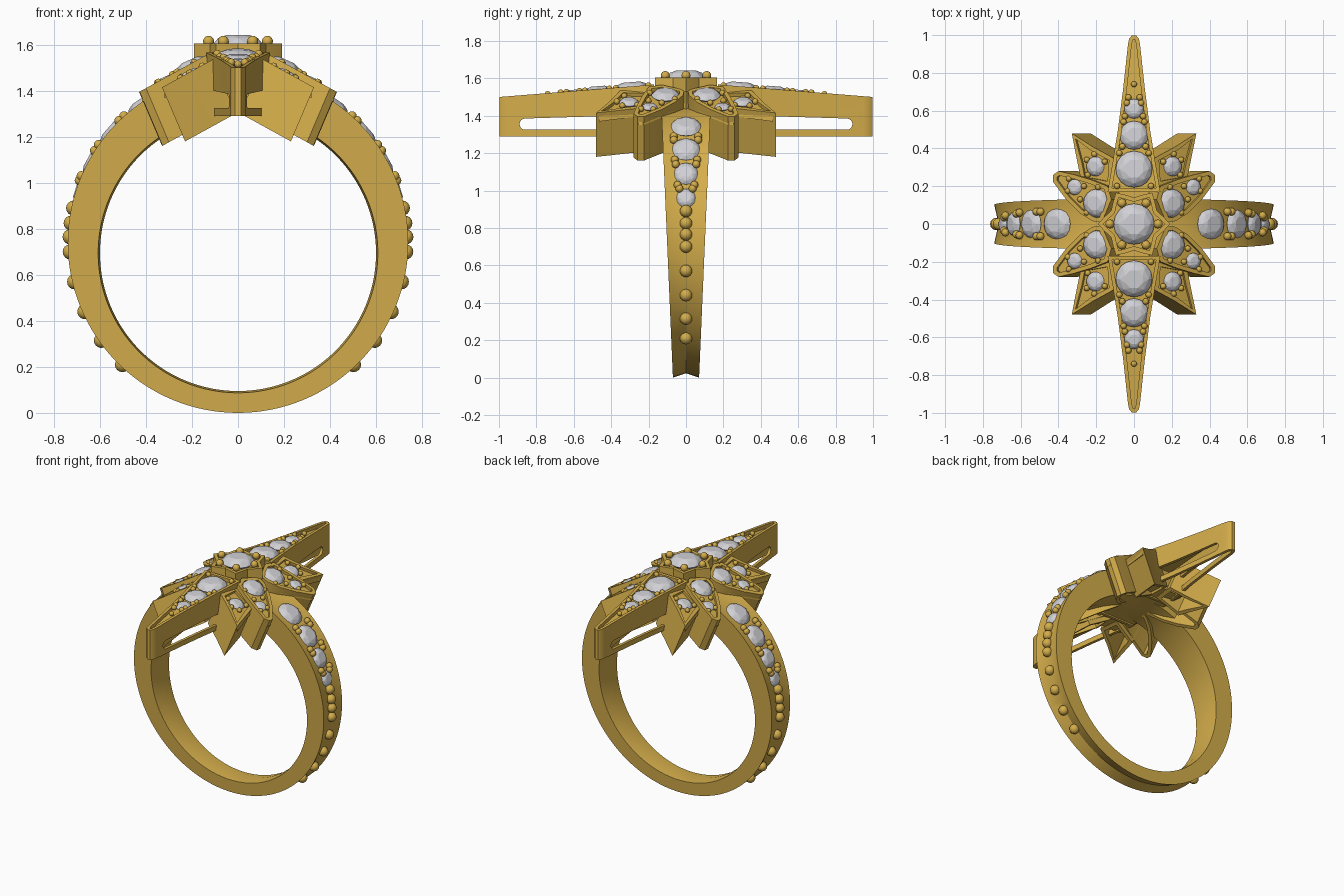
import bpy, bmesh, math
from mathutils import Vector, Matrix

cube = bpy.data.objects.get("Cube")
if cube:
    bpy.data.objects.remove(cube, do_unlink=True)


def material(name, color):
    m = bpy.data.materials.new(name)
    m.use_nodes = True
    m.diffuse_color = color
    m.node_tree.nodes["Principled BSDF"].inputs["Base Color"].default_value = color
    return m


GOLD = material("yellow gold", (0.66, 0.42, 0.07, 1))
STONE = material("pale stone", (0.64, 0.64, 0.67, 1))


def finish(name, bm, mat=GOLD, smooth=True):
    bmesh.ops.recalc_face_normals(bm, faces=bm.faces)
    mesh = bpy.data.meshes.new(name)
    bm.to_mesh(mesh)
    bm.free()
    mesh.materials.append(mat)
    ob = bpy.data.objects.new(name, mesh)
    bpy.context.collection.objects.link(ob)
    if smooth:
        bpy.ops.object.select_all(action='DESELECT')
        bpy.context.view_layer.objects.active = ob
        ob.select_set(True)
        bpy.ops.object.shade_smooth_by_angle(angle=math.radians(30))
    return ob


def inset(pts, t):
    """Offset a closed outline inwards by t."""
    n = len(pts)
    area = sum(pts[i - 1][0] * pts[i][1] - pts[i][0] * pts[i - 1][1] for i in range(n))
    s = 1 if area > 0 else -1
    out = []
    for i in range(n):
        p, a, b = Vector(pts[i]), Vector(pts[i - 1]), Vector(pts[(i + 1) % n])
        d, e = (p - a).normalized(), (b - p).normalized()
        m = Vector((-d.y - e.y, d.x + e.x)) * s / max(0.5, 1 + d.dot(e))
        out.append(tuple(p + m * t))
    return out


def bridge(bm, loops):
    """Skin a list of equal loops that closes on itself."""
    rows = [[bm.verts.new(p) for p in loop] for loop in loops]
    for k, row in enumerate(rows):
        nxt = rows[(k + 1) % len(rows)]
        for i in range(len(row)):
            j = (i + 1) % len(row)
            bm.faces.new((row[i], row[j], nxt[j], nxt[i]))


def wall(name, outline, t, top, bottom):
    """Hollow setting wall following an outline."""
    bm = bmesh.new()
    hi = [[Vector((x, y, top(x, y))) for x, y in o] for o in (outline, inset(outline, t))]
    lo = [[bottom(p) for p in o] for o in hi]
    bridge(bm, [hi[0], hi[1], lo[1], lo[0]])
    return finish(name, bm)


def plate(name, outline, top, depth, thick):
    """Bed inside a setting wall."""
    bm = bmesh.new()
    up = [bm.verts.new((x, y, top(x, y) - depth)) for x, y in outline]
    dn = [bm.verts.new((x, y, top(x, y) - depth - thick)) for x, y in outline]
    bm.faces.new(up)
    bm.faces.new(dn)
    for i in range(len(up)):
        j = (i + 1) % len(up)
        bm.faces.new((up[i], up[j], dn[j], dn[i]))
    return finish(name, bm, smooth=False)


def prism(name, outline, axis, a, b):
    """Solid extrusion of an outline along x or y."""
    bm = bmesh.new()
    put = (lambda u, v, w: (w, u, v)) if axis == "x" else (lambda u, v, w: (u, w, v))
    f = bm.faces.new([bm.verts.new(put(u, v, a)) for u, v in outline])
    ext = bmesh.ops.extrude_face_region(bm, geom=[f])
    move = Vector(put(0, 0, b - a))
    bmesh.ops.translate(bm, vec=move, verts=[g for g in ext["geom"] if isinstance(g, bmesh.types.BMVert)])
    return finish(name, bm, smooth=False)


stones, beads = bmesh.new(), bmesh.new()


def stone(loc, r, normal=(0, 0, 1)):
    """Round brilliant cut: table, crown, girdle and pavilion."""
    m = Matrix.Translation(loc) @ Vector(normal).to_track_quat('Z', 'Y').to_matrix().to_4x4()
    vs = []
    for n, rad, z, off in ((8, 0.52, 0.36, 0.5), (8, 0.8, 0.24, 0), (16, 1, 0, 0), (8, 0.5, -0.4, 0)):
        for i in range(n):
            a = (i + off) * math.tau / n
            vs.append(stones.verts.new(m @ Vector((rad * r * math.cos(a), rad * r * math.sin(a), z * r))))
    bmesh.ops.convex_hull(stones, input=vs)


def bead(loc, r):
    bmesh.ops.create_uvsphere(beads, u_segments=12, v_segments=8, radius=r, matrix=Matrix.Translation(loc))


# Band: tapered, grooved outside, slightly domed inside
bm = bmesh.new()
N = 128
section = [(-1, 0.74, 0.74), (0, 0.717, 0.74), (1, 0.74, 0.74),
           (1, 0.608, 0.695), (0, 0.6, 0.695), (-1, 0.608, 0.695)]
loops = []
for side, r, c in section:
    loop = []
    for i in range(N):
        a = i * math.tau / N
        z = c + r * math.cos(a)
        loop.append((r * math.sin(a), side * (0.07 + 0.043 * z), z))
    loops.append(loop)
bridge(bm, loops)
finish("band", bm)

# Stones and beads running down both shoulders
for sx in (-1, 1):
    def on_band(z, r=0.725):
        dz = z - 0.74
        return Vector((sx * math.sqrt(r * r - dz * dz), 0, z))
    for z, r in ((1.34, 0.085), (1.22, 0.078), (1.09, 0.066), (0.96, 0.052)):
        p = on_band(z)
        stone(p, r, p - Vector((0, 0, 0.74)))
    for z, w in ((1.29, 0.065), (1.27, 0.065), (1.165, 0.06), (1.14, 0.055), (1.03, 0.045), (1.01, 0.035)):
        for sy in (-1, 1):
            bead(on_band(z, 0.74) + Vector((0, sy * w, 0)), 0.021)
    for z in (0.89, 0.825, 0.765, 0.7, 0.57, 0.44, 0.315, 0.21):
        bead(on_band(z, 0.73), 0.033)

# Long points, front and back
def long_top(x, y):
    return 1.5 + 0.08 * (1 - abs(y))


half = [(0.14, 0.17), (0.114, 0.32), (0.085, 0.5), (0.057, 0.72), (0.032, 0.95), (0.026, 0.98), (0.012, 0.998)]
slot = [(0.86 + 0.03 * math.cos(a), 1.355 + 0.03 * math.sin(a))
        for a in [math.pi * (k / 8 - 0.5) for k in range(9)]] + [(0.2, 1.405), (0.2, 1.325)]
for sy, label in ((-1, "front"), (1, "back")):
    outline = [(x, sy * y) for x, y in half] + [(-x, sy * y) for x, y in reversed(half)]
    ob = wall(label + "_long_point", outline, 0.02, long_top, lambda p: Vector((p.x, p.y, 1.29)))
    cutter = prism(label + "_slot_cutter", [(sy * u, v) for u, v in slot], "x", -0.3, 0.3)
    cutter.hide_render = True
    cutter.hide_set(True)
    cutter.display_type = 'WIRE'
    mod = ob.modifiers.new("side slots", 'BOOLEAN')
    mod.operation = 'DIFFERENCE'
    mod.object = cutter
    plate(label + "_long_point_bed", inset(outline, 0.012), long_top, 0.025, 0.04)
    for y, r in ((0.29, 0.097), (0.47, 0.076), (0.61, 0.052)):
        stone((0, sy * y, long_top(0, y) - 0.012), r, (0, sy * 0.08, 1))
    for x, y in ((0.09, 0.2), (0.078, 0.375), (0.062, 0.41), (0.055, 0.54), (0.048, 0.57), (0.038, 0.64), (0.03, 0.67)):
        for sx in (-1, 1):
            bead((sx * x, sy * y, long_top(0, y) - 0.003), 0.017)
    bead((0, sy * 0.74, long_top(0, 0.74) - 0.005), 0.016)

# Four pairs of short points sloping down the sides
wide = [(0.17, 0.01), (0.22, 0.015), (0.29, 0.06), (0.36, 0.13), (0.43, 0.225), (0.428, 0.26),
        (0.4, 0.28), (0.32, 0.262), (0.23, 0.235), (0.14, 0.2), (0.12, 0.13)]
narrow = [(0.12, 0.2), (0.28, 0.23), (0.298, 0.32), (0.33, 0.48), (0.22, 0.41), (0.11, 0.35)]
for sx in (-1, 1):
    for sy in (-1, 1):
        tag = ("right" if sx < 0 else "left") + ("_front" if sy < 0 else "_back")
        normal = (sx * 0.45, 0, 1)
        for kind, shape, drop in (("wide", wide, 0), ("narrow", narrow, 0.035)):
            def top(x, y):
                return 1.395 - drop + (0.43 - abs(x)) * 0.55
            outline = [(sx * x, sy * y) for x, y in shape]
            wall(f"{tag}_{kind}_point", outline, 0.022, top,
                 lambda p: p + Vector((-sx * 0.1, 0, -0.235)))
            plate(f"{tag}_{kind}_point_bed", inset(outline, 0.012), top, 0.022, 0.03)
            gems = ((0.2, 0.11, 0.075), (0.315, 0.195, 0.042)) if kind == "wide" else ((0.205, 0.305, 0.052),)
            for x, y, r in gems:
                stone((sx * x, sy * y, top(x, y) - 0.012), r, normal)
            dots = ((0.19, 0.195), (0.265, 0.2), (0.285, 0.13), (0.25, 0.06), (0.35, 0.175), (0.345, 0.24)) \
                if kind == "wide" else ((0.155, 0.33), (0.245, 0.26), (0.25, 0.34), (0.21, 0.37))
            for x, y in dots:
                bead((sx * x, sy * y, top(x, y) - 0.005), 0.016)

# Raised centre setting with scalloped six-sided rim
rim = []
for k in range(24):
    f = abs((k % 4) - 2) / 2
    r = 0.14 + 0.052 * f ** 1.5
    a = k * math.tau / 24
    rim.append((r * math.cos(a), r * math.sin(a)))
wall("centre_rim", rim, 0.022, lambda x, y: 1.605, lambda p: Vector((p.x, p.y, 1.53)))
plate("centre_core", inset(rim, 0.012), lambda x, y: 1.605, 0.02, 0.16)
stone((0, 0, 1.603), 0.108)
for k in range(6):
    a = k * math.tau / 6
    bead((0.128 * math.cos(a), 0.128 * math.sin(a), 1.615), 0.024)

# Support beam under the head
beam = [(0.14, 1.3), (0.18, 1.33), (0.18, 1.4), (0.15, 1.44)]
prism("support_beam", beam + [(-x, z) for x, z in reversed(beam)], "y", -0.31, 0.31)

finish("stones", stones, STONE, smooth=False)
finish("beads", beads, smooth=True)
